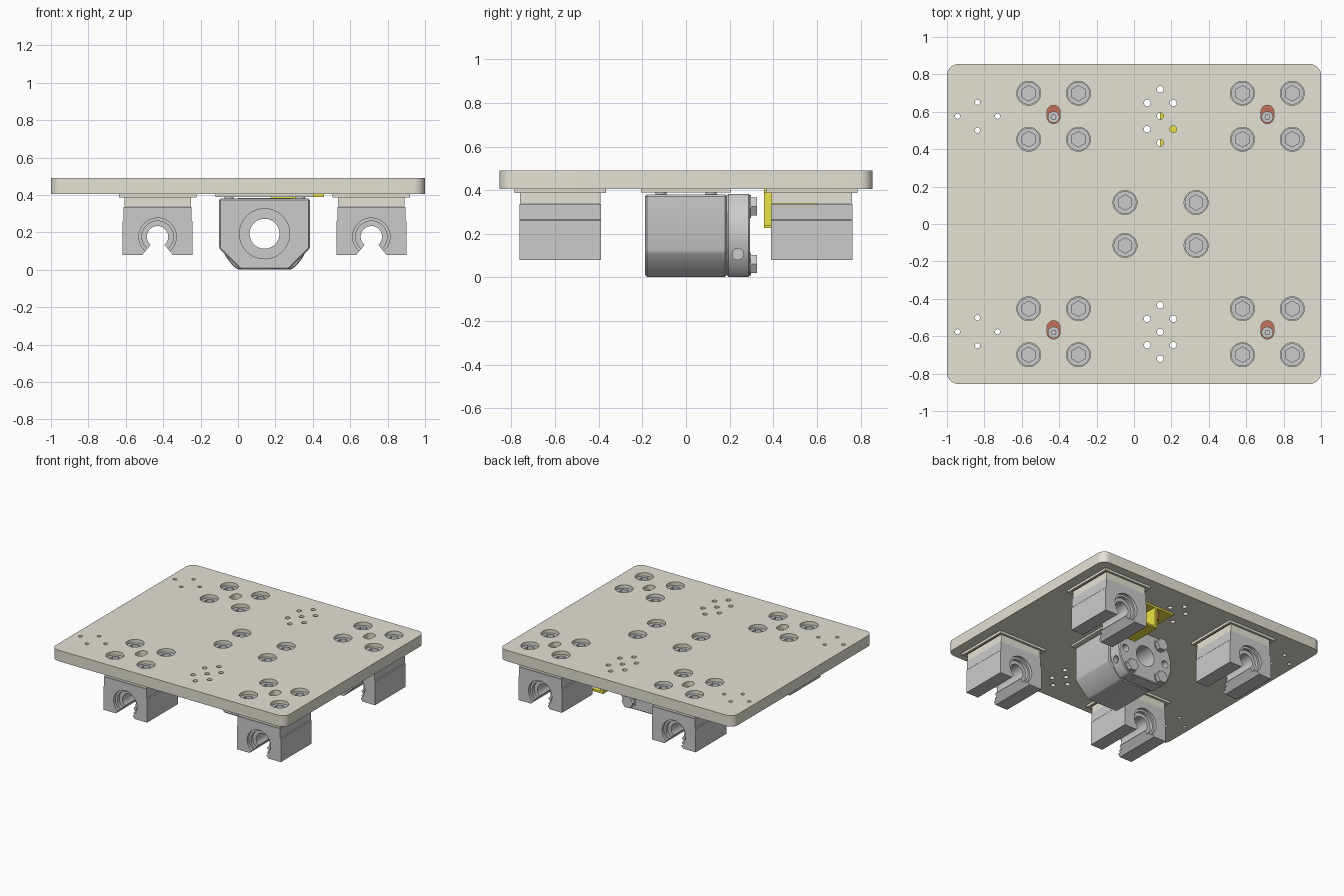
import bpy, bmesh
from math import sin, cos, pi, radians, asin
from mathutils import Matrix, Vector

if "Cube" in bpy.data.objects:
    bpy.data.objects.remove(bpy.data.objects["Cube"])


def material(name, rgb):
    m = bpy.data.materials.new(name)
    m.diffuse_color = (*rgb, 1)
    m.use_nodes = True
    m.node_tree.nodes["Principled BSDF"].inputs["Base Color"].default_value = m.diffuse_color
    return m


CREAM = material("cream", (0.78, 0.76, 0.66))
RED = material("red_brown", (0.55, 0.16, 0.10))
YELLOW = material("yellow", (0.85, 0.78, 0.05))


def arc(cx, cy, r, a0, a1, n):
    return [(cx + r * cos(radians(a0 + (a1 - a0) * i / n)),
             cy + r * sin(radians(a0 + (a1 - a0) * i / n))) for i in range(n + 1)]


def circle(cx, cy, r, n=32):
    return arc(cx, cy, r, 0, 360, n)[:-1]


def rect(cx, cy, hx, hy):
    return [(cx - hx, cy - hy), (cx + hx, cy - hy), (cx + hx, cy + hy), (cx - hx, cy + hy)]


def add_prism(bm, pts, lo, hi, axis='z'):
    """Extrude a 2D outline along z (outline in xy), y (in xz) or x (in yz)."""
    put = {'z': lambda a, b, t: (a, b, t), 'y': lambda a, b, t: (a, t, b),
           'x': lambda a, b, t: (t, a, b)}[axis]
    low = [bm.verts.new(put(a, b, lo)) for a, b in pts]
    top = [bm.verts.new(put(a, b, hi)) for a, b in pts]
    bm.faces.new(low)
    bm.faces.new(top)
    for i in range(len(pts)):
        j = (i + 1) % len(pts)
        bm.faces.new((low[i], low[j], top[j], top[i]))


def solid(name, parts, mat=None, bevel=0):
    """One object made from a list of prisms."""
    bm = bmesh.new()
    for p in parts:
        add_prism(bm, *p)
    bmesh.ops.recalc_face_normals(bm, faces=bm.faces)
    if bevel:
        sharp = [e for e in bm.edges if e.calc_face_angle(0) > radians(25)]
        bmesh.ops.bevel(bm, geom=sharp, offset=bevel, segments=1, affect='EDGES')
    me = bpy.data.meshes.new(name)
    bm.to_mesh(me)
    bm.free()
    ob = bpy.data.objects.new(name, me)
    bpy.context.collection.objects.link(ob)
    if mat:
        me.materials.append(mat)
    return ob


def select(ob):
    bpy.ops.object.select_all(action='DESELECT')
    ob.select_set(True)
    bpy.context.view_layer.objects.active = ob


def cut(ob, cutter):
    mod = ob.modifiers.new("cut", 'BOOLEAN')
    mod.operation, mod.solver, mod.object = 'DIFFERENCE', 'EXACT', cutter
    select(ob)
    bpy.ops.object.modifier_apply(modifier=mod.name)
    bpy.data.objects.remove(cutter)


def smooth(ob):
    select(ob)
    bpy.ops.object.shade_smooth_by_angle(angle=radians(28))


def spread(ob, places):
    """Put the object at the first place and linked copies at the rest."""
    for i, p in enumerate(places):
        o = ob
        if i:
            o = bpy.data.objects.new(f"{ob.name}_{i + 1}", ob.data)
            bpy.context.collection.objects.link(o)
        o.location = p


NX, NZ = 0.142, 0.193                      # nut axis
BLOCKS = [(x, y, 0) for x in (-0.43, 0.713) for y in (-0.576, 0.576)]
BOLTS = [(bx + dx, by + dy, 0) for bx, by, _ in BLOCKS
         for dx in (-0.133, 0.133) for dy in (-0.123, 0.123)]
NUT_BOLTS = [(NX + dx, dy, 0) for dx in (-0.19, 0.19) for dy in (-0.115, 0.115)]

# Top plate with counterbores, slots and small holes
outline = []
for sx, sy, a in ((1, 1, 0), (-1, 1, 90), (-1, -1, 180), (1, -1, 270)):
    outline += arc(sx * 0.94, sy * 0.795, 0.06, a, a + 90, 8)
plate = solid("top_plate", [(outline, 0.405, 0.49)], CREAM)
holes = [(circle(x, y, 0.064), 0.415, 0.6) for x, y, _ in BOLTS + NUT_BOLTS]
for x, y, _ in BLOCKS:
    slot = arc(x, y + 0.024, 0.035, 0, 180, 12) + arc(x, y - 0.004, 0.035, 180, 360, 12)
    holes.append((slot, 0.3, 0.6))
for s in (-1, 1):
    for dx, dy in ((-0.107, 0), (0.107, 0), (0, 0.075), (0, -0.075)):
        holes.append((circle(-0.837 + dx, s * 0.576 + dy, 0.014, 16), 0.3, 0.6))
    for dx, dy in ((0, 0), (0, 0.143), (0, -0.143), (0.07, 0.07), (-0.07, 0.07),
                   (0.07, -0.07), (-0.07, -0.07)):
        holes.append((circle(0.14 + dx, s * 0.577 + dy, 0.018, 16), 0.3, 0.6))
cut(plate, solid("plate_cutter", holes))
smooth(plate)

# Socket head bolts
bolt = solid("socket_bolt", [(circle(0, 0, 0.061), 0.415, 0.465)])
cut(bolt, solid("hex_cutter", [(arc(0, 0, 0.041, 30, 330, 5), 0.435, 0.6)]))
smooth(bolt)
spread(bolt, BOLTS + NUT_BOLTS)
shank = solid("bolt_shank", [(circle(0, 0, 0.025, 20), 0.37, 0.414)])
smooth(shank)
spread(shank, NUT_BOLTS)

# Carriage mounting: frame, red gasket, spacer, grease nipple
frame = solid("mount_frame", [(rect(0, 0, 0.207, 0.21), 0.387, 0.405)], CREAM)
cut(frame, solid("frame_cutter", [(rect(0, 0, 0.19, 0.193), 0.3, 0.5)]))
spread(frame, BLOCKS)
spread(solid("gasket", [(rect(0, 0, 0.19, 0.193), 0.394, 0.404)], RED), BLOCKS)
spread(solid("spacer", [(rect(0, 0, 0.178, 0.184), 0.338, 0.394)], CREAM), BLOCKS)
nipple = solid("grease_nipple", [(circle(0, -0.004, 0.031, 24), 0.395, 0.445),
                                 (circle(0, -0.004, 0.016, 6), 0.445, 0.46)])
smooth(nipple)
spread(nipple, BLOCKS)

# Open bearing blocks with a recessed C-shaped liner
BZ = 0.177
side = [(0.187, 0.08), (0.187, 0.26), (0.182, 0.266), (0.182, 0.337)]
profile = ([(-x, z) for x, z in side] + side[::-1] + [(0.081, 0.08)]
           + arc(0, BZ, 0.1, -50, 230, 40) + [(-0.081, 0.08)])
block = solid("bearing_block", [(profile, -0.187, 0.187, 'y')])
smooth(block)
spread(block, BLOCKS)
liner = solid("bearing_liner", [
    (arc(0, BZ, 0.1, -50, 230, 40) + arc(0, BZ, r, 230, -50, 40), -d, d, 'y')
    for r, d in ((0.084, 0.165), (0.057, 0.14))])
smooth(liner)
spread(liner, BLOCKS)

# Nut housing under the centre
solid("nut_pad", [(rect(NX, 0, 0.262, 0.206), 0.39, 0.406)], CREAM)
half = [(0.132, 0.003), (0.243, 0.115), (0.243, 0.38)]
housing = solid("nut_housing", [([(NX + x, z) for x, z in half]
                                 + [(NX - x, z) for x, z in half[::-1]],
                                 -0.187, 0.187, 'y')], bevel=0.008)
cut(housing, solid("bore_cutter", [(circle(NX, NZ, 0.134, 48), -0.5, 0.5, 'y')]))
smooth(housing)
sleeve = solid("nut_sleeve", [(circle(NX, NZ, 0.134, 48), -0.175, 0.19, 'y')])
cut(sleeve, solid("bore_cutter", [(circle(NX, NZ, 0.08, 48), -0.5, 0.5, 'y')]))
smooth(sleeve)

# Nut flange: round with flat top and bottom, bored and drilled
a = math_a = asin(0.19 / 0.24) * 180 / pi
flange = solid("nut_flange", [(arc(NX, NZ, 0.24, -a, a, 24)
                               + arc(NX, NZ, 0.24, 180 - a, 180 + a, 24),
                               0.189, 0.293, 'y')], bevel=0.006)
cut(flange, solid("bore_cutter", [(circle(NX, NZ, 0.08, 48), 0, 0.5, 'y')]
                  + [(circle(NX + s * 0.18, NZ, 0.028, 20), 0.24, 0.5, 'y') for s in (-1, 1)]))
cut(flange, solid("oil_cutter", [(circle(0.238, 0.107, 0.026, 20), NX + 0.19, 0.6, 'x')]))
smooth(flange)
head = solid("flange_bolt", [(circle(0, 0, 0.048, 6), 0.292, 0.325, 'y'),
                             (circle(0, 0, 0.052, 24), 0.29, 0.298, 'y')])
spread(head, [(NX + sx * 0.134, 0, NZ + sz * 0.132) for sx in (-1, 1) for sz in (-1, 1)])

# Yellow switch bracket with gusset and red trigger
solid("bracket", [
    (rect(0.30, 0.478, 0.16, 0.121), 0.39, 0.405),
    (rect(0.30, 0.478, 0.01, 0.121), 0.226, 0.392),
    (rect(0.345, 0.478, 0.04, 0.121), 0.226, 0.241),
    ([(0.17, 0.392), (0.292, 0.392), (0.292, 0.27)], 0.47, 0.485, 'y')], YELLOW)
solid("trigger", [(rect(0.265, 0.53, 0.026, 0.03), 0.33, 0.391)], RED)
